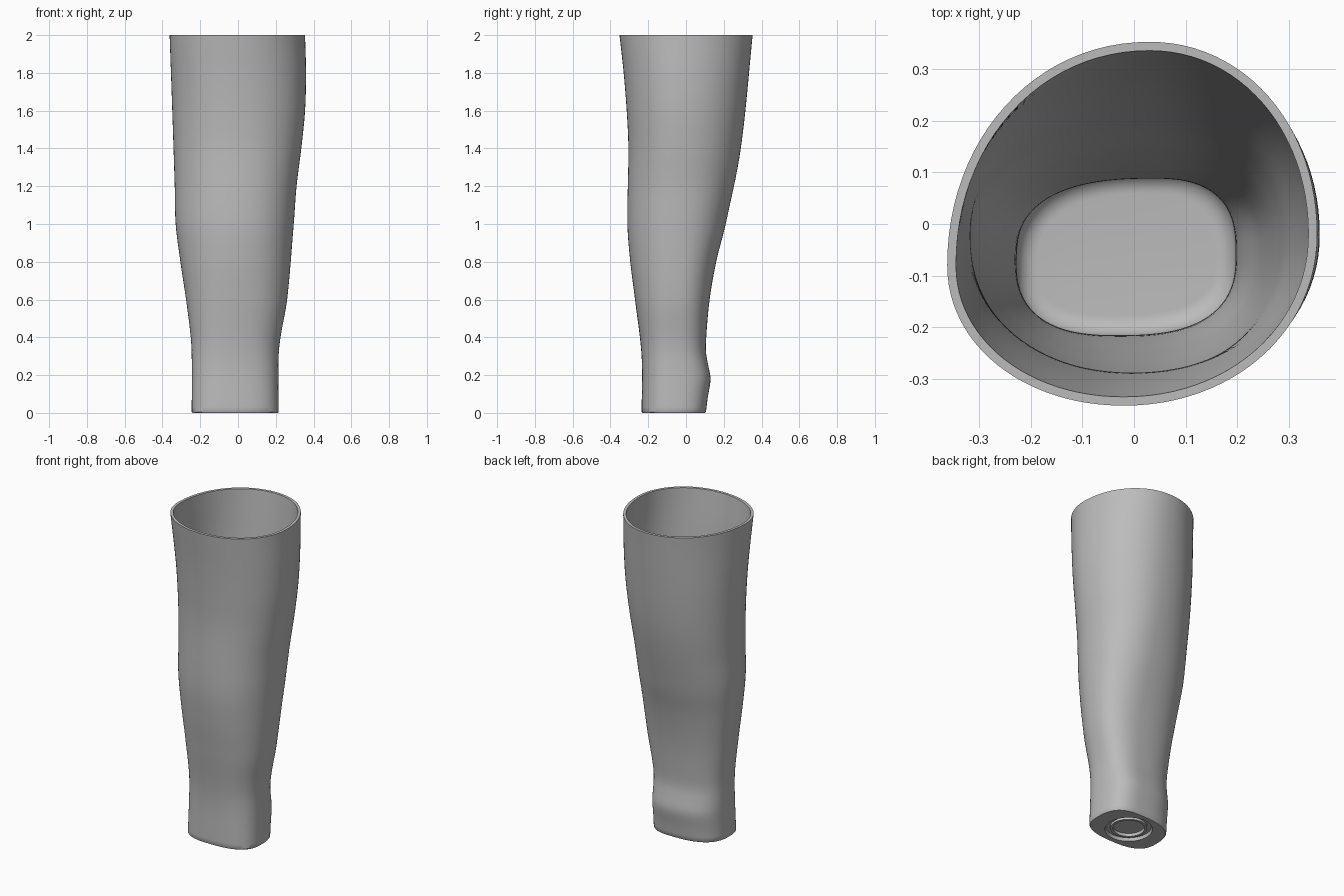
import bpy
import bmesh
from math import cos, sin, pi, copysign

default_cube = bpy.data.objects.get("Cube")
if default_cube:
    bpy.data.objects.remove(default_cube, do_unlink=True)

SEGMENTS = 96
HEIGHT = 2.0
WALL = 0.017
FLOOR = 0.05
FILLET = 0.04

# Silhouette profiles as (height, value) pairs
LEFT_EDGE = [(0, .215), (.3, .215), (.4, .225), (.6, .26), (1, .295),
             (1.2, .31), (1.4, .335), (1.6, .355), (1.8, .36), (2, .355)]
RIGHT_EDGE = [(0, -.245), (.3, -.245), (.4, -.25), (.6, -.275), (.8, -.305),
              (1, -.33), (1.2, -.335), (1.6, -.348), (2, -.362)]
BACK_EDGE = [(0, .105), (.08, .115), (.18, .13), (.25, .118), (.32, .106),
             (.4, .107), (.6, .125), (.8, .16), (1, .21), (1.4, .29), (2, .353)]
FRONT_EDGE = [(0, -.235), (.3, -.235), (.6, -.27), (.8, -.295), (1, -.31),
              (1.4, -.305), (1.6, -.314), (1.8, -.33), (2, -.352)]
# Where along the other axis each extreme lies
LEFT_Y = [(0, -.07), (1, -.03), (2, -.02)]
RIGHT_Y = [(0, -.09), (1, -.03), (1.6, -.02), (2, -.08)]
BACK_X = [(0, .04), (2, .03)]
FRONT_X = [(0, -.04), (1, 0), (2, -.02)]
SQUARENESS = [(0, 2.7), (.4, 2.5), (1, 2.2), (2, 2.05)]


def sample(profile, z):
    """Smooth curve through the profile points."""
    z = min(max(z, profile[0][0]), profile[-1][0])

    def slope(i):
        a = profile[max(i - 1, 0)]
        b = profile[min(i + 1, len(profile) - 1)]
        return (b[1] - a[1]) / (b[0] - a[0])

    for i in range(len(profile) - 1):
        (z0, v0), (z1, v1) = profile[i], profile[i + 1]
        if z <= z1:
            span = z1 - z0
            t = (z - z0) / span
            bend = t * t * (3 - 2 * t)
            start = t * (1 - t) ** 2 * span * slope(i)
            end = t * t * (t - 1) * span * slope(i + 1)
            return v0 + (v1 - v0) * bend + start + end


def section(z, inset=0.0, at=None):
    """Rounded egg outline of the sleeve, shrunk by inset."""
    shape_z = z
    z = z if at is None else at
    power = 2 / sample(SQUARENESS, shape_z)
    left, right = sample(LEFT_EDGE, shape_z), sample(RIGHT_EDGE, shape_z)
    back, front = sample(BACK_EDGE, shape_z), sample(FRONT_EDGE, shape_z)
    left_y, right_y = sample(LEFT_Y, shape_z), sample(RIGHT_Y, shape_z)
    back_x, front_x = sample(BACK_X, shape_z), sample(FRONT_X, shape_z)
    ring = []
    for i in range(SEGMENTS):
        angle = 2 * pi * i / SEGMENTS
        c, s = cos(angle), sin(angle)
        u = copysign(abs(c) ** power, c)
        v = copysign(abs(s) ** power, s)
        # each quadrant joins one side extreme to one front or back extreme
        side_x = left - inset if c >= 0 else right + inset
        side_y = left_y if c >= 0 else right_y
        end_x = back_x if s >= 0 else front_x
        end_y = back - inset if s >= 0 else front + inset
        x = end_x + (side_x - end_x) * abs(u)
        y = side_y + (end_y - side_y) * abs(v)
        ring.append((x, y, z))
    return ring


def circle(radius, z):
    steps = [2 * pi * i / SEGMENTS for i in range(SEGMENTS)]
    return [(-.015 + radius * cos(a), -.065 + radius * sin(a), z) for a in steps]


def loft(name, rings, material):
    """Skin a stack of equal rings and cap both ends."""
    bm = bmesh.new()
    loops = [[bm.verts.new(p) for p in ring] for ring in rings]
    for lower, upper in zip(loops, loops[1:]):
        for i in range(SEGMENTS):
            j = (i + 1) % SEGMENTS
            bm.faces.new((lower[i], lower[j], upper[j], upper[i]))
    bm.faces.new(loops[0])
    bm.faces.new(loops[-1])
    bmesh.ops.recalc_face_normals(bm, faces=bm.faces)
    mesh = bpy.data.meshes.new(name)
    bm.to_mesh(mesh)
    bm.free()
    mesh.materials.append(material)
    obj = bpy.data.objects.new(name, mesh)
    bpy.context.collection.objects.link(obj)
    bpy.ops.object.select_all(action='DESELECT')
    obj.select_set(True)
    bpy.context.view_layer.objects.active = obj
    bpy.ops.object.shade_smooth_by_angle(angle=pi / 5)
    return obj


def flat_material(name, colour):
    material = bpy.data.materials.new(name)
    material.use_nodes = True
    material.diffuse_color = colour
    shader = material.node_tree.nodes["Principled BSDF"]
    shader.inputs["Base Color"].default_value = colour
    return material


grey = flat_material("plain grey", (.5, .5, .5, 1))

# Underside: round socket with a raised ring inside it
rings = [circle(r, z) for r, z in
         [(.09, .025), (.09, .006), (.105, .006), (.105, .02), (.13, .02), (.135, 0)]]
# Slightly bevelled bottom edge
rings.append(section(0, .004))
# Outer wall up to the open rim
STEPS = 80
low = .006
rings += [section(low + (HEIGHT - low) * i / STEPS) for i in range(STEPS + 1)]
# Inner wall down to the floor
top_of_fillet = FLOOR + FILLET
rings += [section(HEIGHT + (top_of_fillet - HEIGHT) * i / STEPS, WALL)
          for i in range(STEPS + 1)]
# Rounded corner between inner wall and floor
for i in range(1, 9):
    a = pi / 2 * i / 8
    rings.append(section(top_of_fillet, WALL + FILLET * (1 - cos(a)),
                         at=top_of_fillet - FILLET * sin(a)))

loft("forearm_sleeve", rings, grey)
